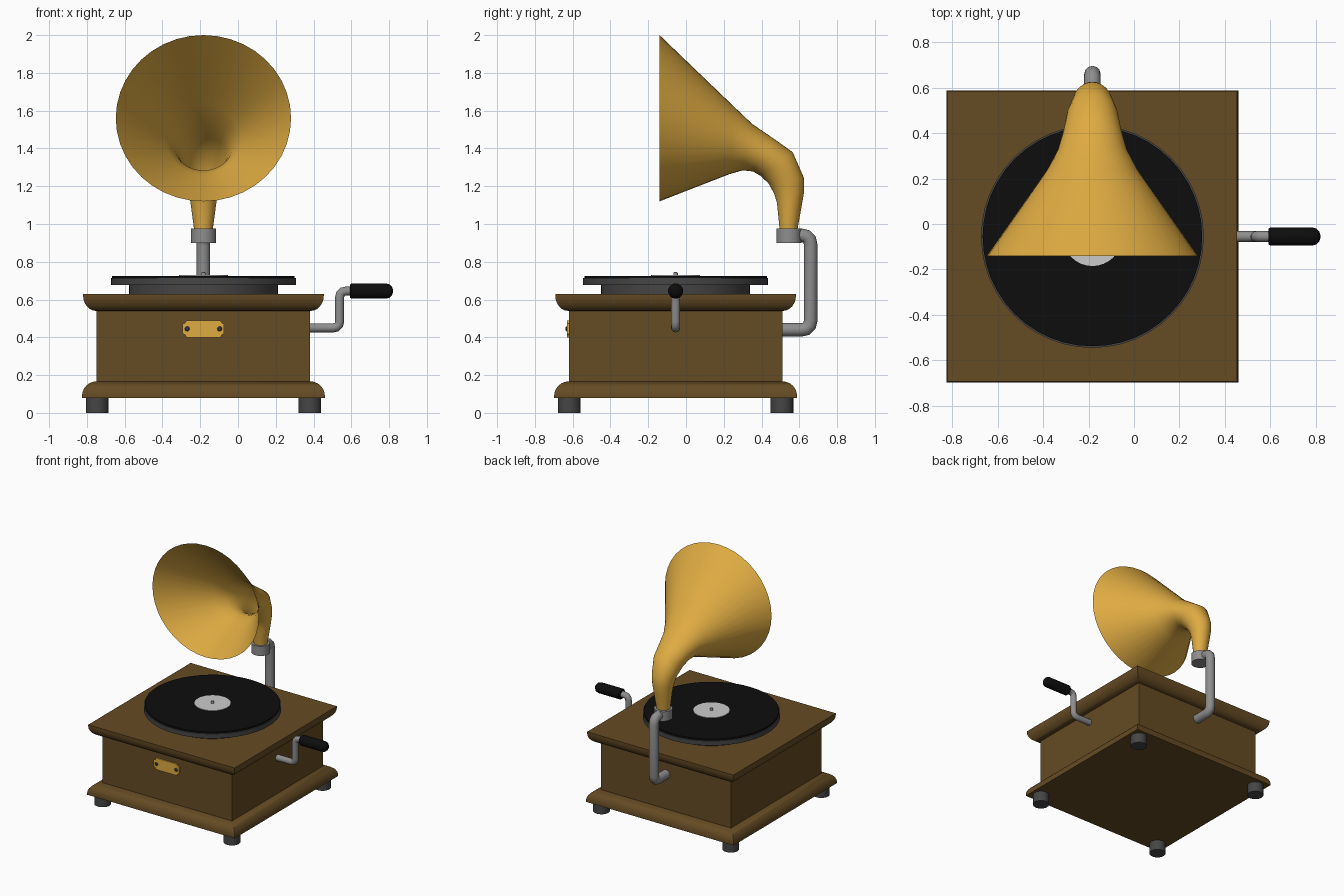
import bpy
import bmesh
import math
from mathutils import Vector, Matrix

default = bpy.data.objects.get("Cube")
if default:
    bpy.data.objects.remove(default, do_unlink=True)

CX, CY = -0.183, -0.055   # centre of the cabinet


def material(name, r, g, b):
    m = bpy.data.materials.new(name)
    m.use_nodes = True
    m.diffuse_color = (r, g, b, 1)
    m.node_tree.nodes["Principled BSDF"].inputs["Base Color"].default_value = (r, g, b, 1)
    return m


wood = material("brown wood", 0.13, 0.07, 0.017)
gold = material("gold brass", 0.74, 0.41, 0.055)
steel = material("grey steel", 0.27, 0.27, 0.27)
dark = material("dark grey", 0.06, 0.06, 0.06)
black = material("black", 0.004, 0.004, 0.004)
pale = material("pale label", 0.6, 0.6, 0.6)


def smooth(ob, angle):
    bpy.ops.object.select_all(action="DESELECT")
    ob.select_set(True)
    bpy.context.view_layer.objects.active = ob
    bpy.ops.object.shade_smooth_by_angle(angle=math.radians(angle))


def loft(name, rings, mat, caps=True, angle=35):
    """Skin a list of equal-length point rings into a surface."""
    bm = bmesh.new()
    loops = [[bm.verts.new(p) for p in ring] for ring in rings]
    for a, b in zip(loops, loops[1:]):
        for i in range(len(a)):
            j = (i + 1) % len(a)
            bm.faces.new((a[i], a[j], b[j], b[i]))
    if caps:
        bm.faces.new(loops[0][::-1])
        bm.faces.new(loops[-1])
    bmesh.ops.recalc_face_normals(bm, faces=bm.faces)
    me = bpy.data.meshes.new(name)
    bm.to_mesh(me)
    bm.free()
    me.materials.append(mat)
    ob = bpy.data.objects.new(name, me)
    bpy.context.collection.objects.link(ob)
    smooth(ob, angle)
    return ob


def lathe(name, profile, loc, mat, axis="Z", n=32):
    """Turn (radius, height) pairs around an axis through loc."""
    turn = Vector((0, 0, 1)).rotation_difference(
        {"X": Vector((1, 0, 0)), "Y": Vector((0, -1, 0)), "Z": Vector((0, 0, 1))}[axis])
    place = Matrix.Translation(loc) @ turn.to_matrix().to_4x4()
    steps = [math.tau * i / n for i in range(n)]
    rings = [[place @ Vector((r * math.cos(t), r * math.sin(t), h)) for t in steps]
             for r, h in profile]
    return loft(name, rings, mat)


def pipe(name, points, radius, mat, cut=0.05):
    """Round rod along a path with softened corners."""
    pts = [Vector(p) for p in points]
    path = [pts[0]]
    for a, b, c in zip(pts, pts[1:], pts[2:]):
        start = b + (a - b).normalized() * cut
        end = b + (c - b).normalized() * cut
        for k in range(4):
            t = k / 3
            path.append(start * (1 - t) ** 2 + b * 2 * t * (1 - t) + end * t * t)
    path.append(pts[-1])
    cu = bpy.data.curves.new(name, "CURVE")
    cu.dimensions = "3D"
    cu.bevel_depth = radius
    cu.bevel_resolution = 4
    cu.use_fill_caps = True
    sp = cu.splines.new("POLY")
    sp.points.add(len(path) - 1)
    for q, p in zip(sp.points, path):
        q.co = (*p, 1)
    cu.materials.append(mat)
    ob = bpy.data.objects.new(name, cu)
    bpy.context.collection.objects.link(ob)
    bpy.ops.object.select_all(action="DESELECT")
    ob.select_set(True)
    bpy.context.view_layer.objects.active = ob
    bpy.ops.object.convert(target="MESH")
    smooth(bpy.context.object, 50)


def square_stack(name, profile, mat):
    """Square moulding from (half width, height) pairs."""
    corners = ((-1, -1), (1, -1), (1, 1), (-1, 1))
    loft(name, [[(CX + h * x, CY + h * y, z) for x, y in corners] for h, z in profile], mat)


# Cabinet: flared plinth, plain walls and flared top
def ovolo(inner, outer, z_in, z_out, n=6):
    arc = [math.pi / 2 * i / n for i in range(n + 1)]
    return [(inner + (outer - inner) * math.sin(t), z_out + (z_in - z_out) * math.cos(t))
            for t in arc]


square_stack("plinth", [(0.643, 0.08)] + ovolo(0.565, 0.643, 0.167, 0.09)[::-1], wood)
square_stack("cabinet_body", [(0.565, 0.16), (0.565, 0.545)], wood)
square_stack("cabinet_top", ovolo(0.568, 0.637, 0.54, 0.62) + [(0.637, 0.63)], wood)

# Feet
for sx, side in ((-1, "right"), (1, "left")):
    for sy, end in ((-1, "front"), (1, "back")):
        lathe(f"{end}_{side}_foot", [(0.06, 0), (0.06, 0.085)],
              (CX + sx * 0.563, CY + sy * 0.563, 0), dark, n=24)

# Turntable, record, label and spindle
centre = (CX, CY, 0)
lathe("turntable_hub", [(0.395, 0.625), (0.395, 0.685)], centre, dark, n=48)
lathe("turntable_plate", [(0.49, 0.677), (0.49, 0.713)], centre, dark, n=48)
lathe("record", [(0.483, 0.713), (0.483, 0.726)], centre, black, n=48)
lathe("record_label", [(0.13, 0.722), (0.13, 0.729)], centre, pale)
lathe("spindle", [(0.012, 0.72), (0.012, 0.738), (0.009, 0.744), (0.003, 0.747)],
      centre, steel, n=12)

# Front plaque with scooped corners and two screws
outline = []
for sx, sz, a0 in ((-1, -1, 90), (1, -1, 180), (1, 1, 270), (-1, 1, 0)):
    for k in range(5):
        t = math.radians(a0 - 22.5 * k)
        outline.append((CX + sx * 0.11 + 0.018 * math.cos(t),
                        0.445 + sz * 0.045 + 0.018 * math.sin(t)))
loft("plaque", [[(x, y, z) for x, z in outline] for y in (-0.618, -0.63)], gold)
for sx in (-1, 1):
    lathe("plaque_screw", [(0.013, 0), (0.013, 0.01), (0.007, 0.015)],
          (CX + sx * 0.086, -0.623, 0.445), dark, "Y", 16)

# Winding crank
pipe("crank_rod", [(0.36, CY, 0.45), (0.538, CY, 0.45), (0.538, CY, 0.645), (0.62, CY, 0.645)],
     0.024, steel, 0.035)
lathe("crank_handle", [(0.034, 0.592), (0.04, 0.6), (0.04, 0.785), (0.035, 0.803),
                       (0.023, 0.815), (0.008, 0.82)], (0, CY, 0.645), black, "X", 24)

# Horn support arm and collar
pipe("support_arm", [(CX, 0.49, 0.44), (CX, 0.66, 0.44), (CX, 0.66, 0.94), (CX, 0.55, 0.94)],
     0.036, steel)
lathe("horn_collar", [(0.067, 0.9), (0.067, 0.975)], (CX, 0.545, 0), steel)

# Horn: rings given as inner point, outer point (y, z) and half width
sections = [((0.497, 0.96), (0.588, 0.96), 0.048),
            ((0.482, 1.11), (0.615, 1.11), 0.068),
            ((0.467, 1.16), (0.626, 1.175), 0.076),
            ((0.437, 1.215), (0.624, 1.245), 0.088),
            ((0.395, 1.255), (0.565, 1.38), 0.112),
            ((0.355, 1.278), (0.46, 1.455), 0.128),
            ((0.3, 1.284), (0.35, 1.53), 0.152),
            ((0.23, 1.264), (0.245, 1.63), 0.2),
            ((-0.14, 1.12), (-0.14, 2.0), 0.464)]
horn_rings = []
for low, high, width in sections:
    a, b = Vector((CX, *low)), Vector((CX, *high))
    mid, arm = (a + b) / 2, (b - a) / 2
    horn_rings.append([mid + arm * math.cos(t) + Vector((width * math.sin(t), 0, 0))
                       for t in (math.tau * i / 40 for i in range(40))])
loft("horn", horn_rings, gold, caps=False, angle=60)
